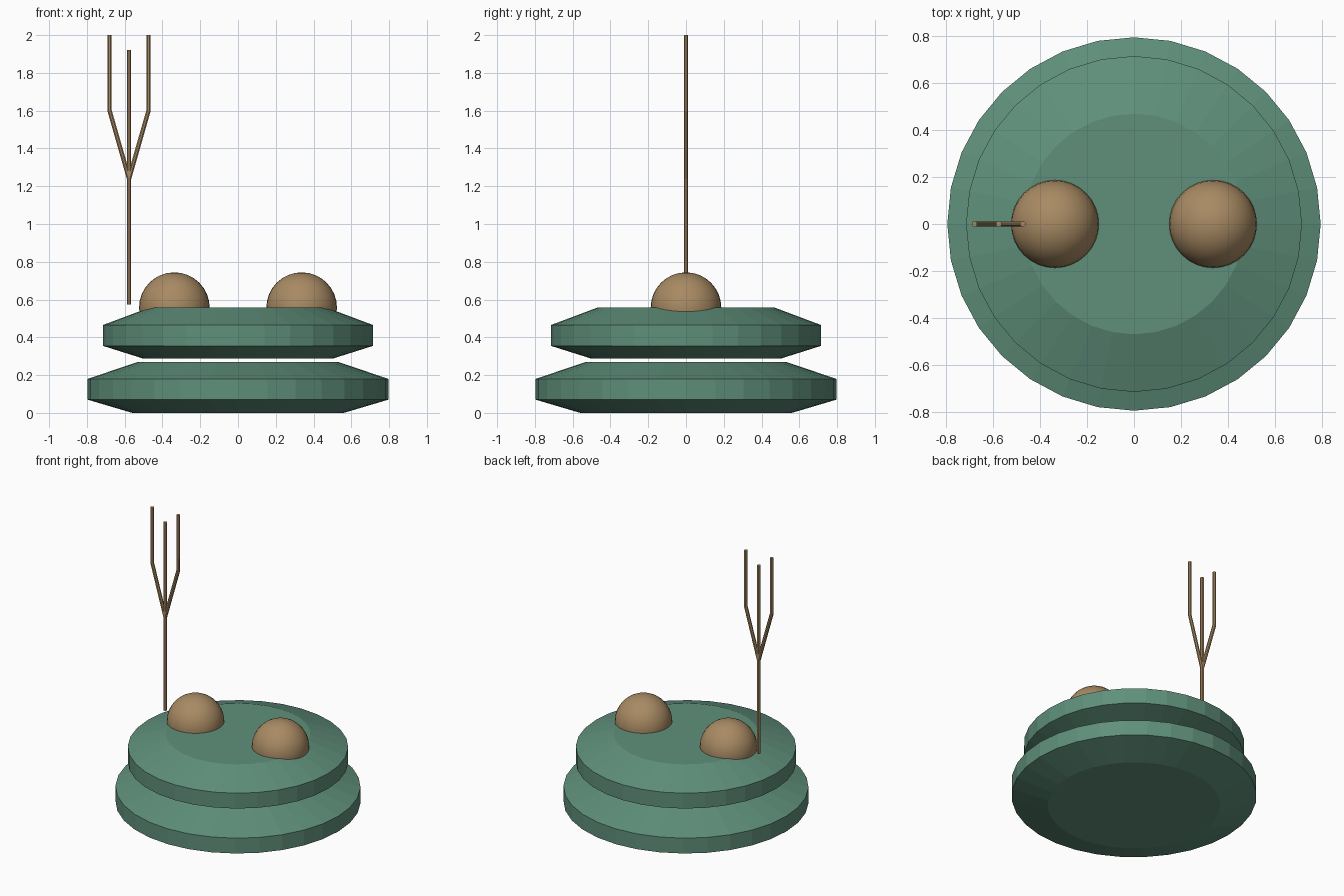
import bpy, bmesh, math
from mathutils import Vector

if "Cube" in bpy.data.objects:
    bpy.data.objects.remove(bpy.data.objects["Cube"])


def material(name, rgb):
    m = bpy.data.materials.new(name)
    m.diffuse_color = (*rgb, 1.0)
    m.use_nodes = True
    m.node_tree.nodes["Principled BSDF"].inputs["Base Color"].default_value = m.diffuse_color
    return m


GREEN = material("muted green", (0.115, 0.278, 0.198))
TAN = material("tan", (0.392, 0.255, 0.125))


def finish(bm, name, mat):
    bmesh.ops.recalc_face_normals(bm, faces=bm.faces)
    mesh = bpy.data.meshes.new(name)
    bm.to_mesh(mesh)
    bm.free()
    mesh.materials.append(mat)
    obj = bpy.data.objects.new(name, mesh)
    bpy.context.collection.objects.link(obj)
    return obj


def disc(name, profile, sides=32):
    """Flat-shaded turned solid from (radius, height) rings."""
    bm = bmesh.new()
    rings = [[bm.verts.new((r * math.cos(a), r * math.sin(a), z))
              for a in (2 * math.pi * i / sides for i in range(sides))]
             for r, z in profile]
    for low, high in zip(rings, rings[1:]):
        for i in range(sides):
            j = (i + 1) % sides
            bm.faces.new((low[i], low[j], high[j], high[i]))
    bm.faces.new(rings[0][::-1])
    bm.faces.new(rings[-1])
    return finish(bm, name, GREEN)


def rod(name, points, radius=0.0125, sides=8):
    """Round rod through points in the xz plane, mitred at the bends."""
    bm = bmesh.new()
    pts = [Vector((x, 0, z)) for x, z in points]
    dirs = [(b - a).normalized() for a, b in zip(pts, pts[1:])]
    rings = []
    for k, p in enumerate(pts):
        d = (dirs[max(k - 1, 0)] + dirs[min(k, len(dirs) - 1)]).normalized()
        across = Vector((d.z, 0, -d.x))
        rings.append([bm.verts.new(p + across * radius * math.cos(a)
                                   + Vector((0, radius * math.sin(a), 0)))
                      for a in (2 * math.pi * (i + 0.5) / sides for i in range(sides))])
    for low, high in zip(rings, rings[1:]):
        for i in range(sides):
            j = (i + 1) % sides
            bm.faces.new((low[i], low[j], high[j], high[i]))
    bm.faces.new(rings[0][::-1])
    bm.faces.new(rings[-1])
    return finish(bm, name, TAN)


# Two stacked bevelled discs with a narrow gap
disc("lower_disc", [(0.56, 0.0), (0.796, 0.07), (0.796, 0.18), (0.53, 0.27)])
disc("upper_disc", [(0.50, 0.287), (0.716, 0.355), (0.716, 0.465), (0.47, 0.557)])

# Pair of domes set into the top
for side, x in (("left", -0.337), ("right", 0.337)):
    bm = bmesh.new()
    bmesh.ops.create_uvsphere(bm, u_segments=32, v_segments=16, radius=0.187)
    dome = finish(bm, side + "_dome", TAN)
    dome.location = (x, 0, 0.557)
    dome.data.shade_smooth()

# Three-pronged fork
FX = -0.577
rod("fork_shaft", [(FX, 0.573), (FX, 1.92)])
for side, s in (("left", -1), ("right", 1)):
    rod(side + "_prong", [(FX, 1.24), (FX + s * 0.103, 1.60), (FX + s * 0.103, 2.0)])
